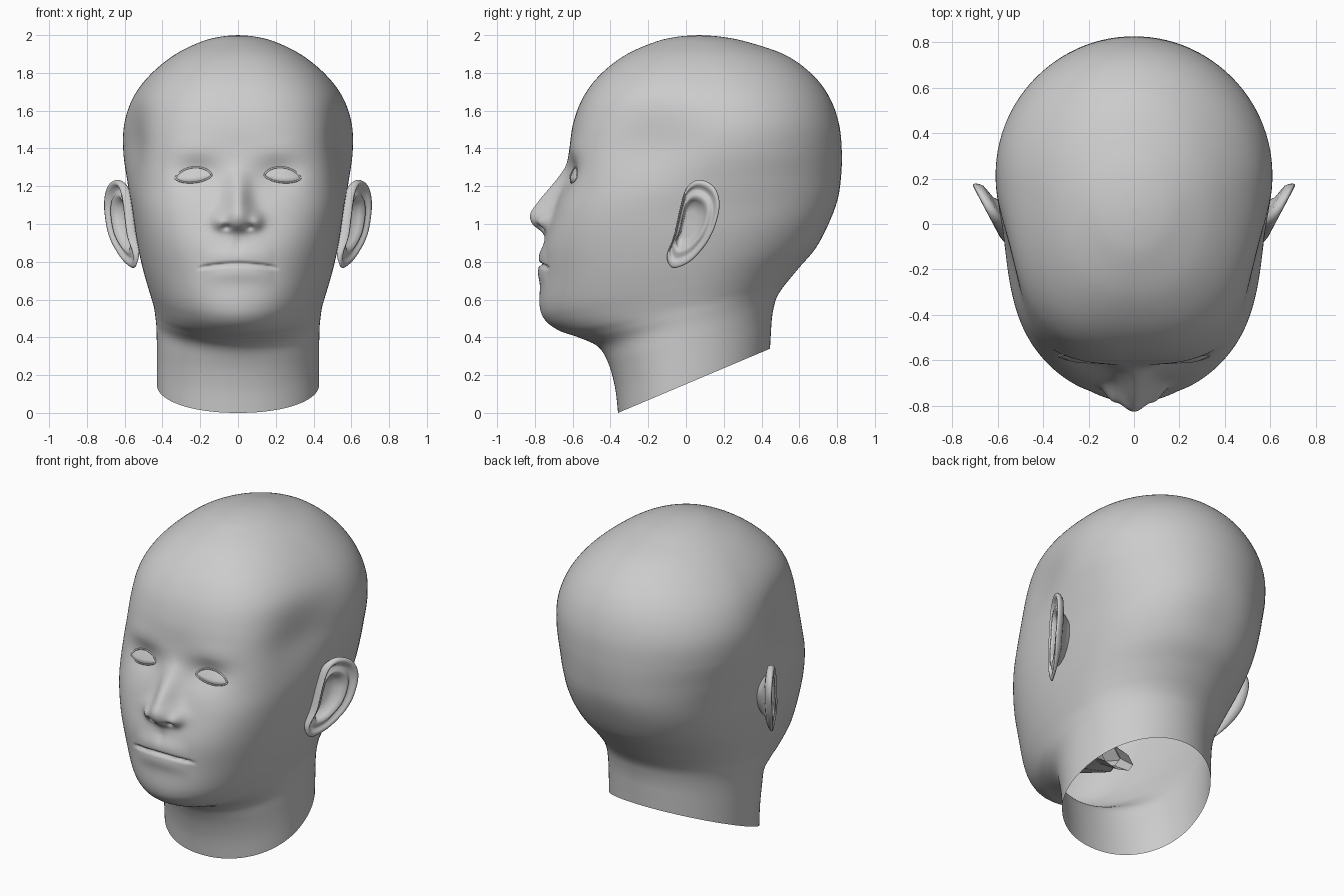
import bpy, bmesh, math
from mathutils import Vector
from mathutils.bvhtree import BVHTree

if "Cube" in bpy.data.objects:
    bpy.data.objects.remove(bpy.data.objects["Cube"])

clay = bpy.data.materials.new("clay_grey")
clay.use_nodes = True
clay.diffuse_color = (0.6, 0.6, 0.6, 1)
clay.node_tree.nodes["Principled BSDF"].inputs["Base Color"].default_value = clay.diffuse_color


def clamp(v):
    return max(0.0, min(1.0, v))


def bell(d, s):
    return math.exp(-(d / s) ** 2)


def spline(keys, t, closed=False):
    """Smooth curve through the keys, one unit of t per key."""
    n = len(keys)
    i = int(t) if closed else min(int(t), n - 2)
    f = t - i
    pick = (lambda k: keys[k % n]) if closed else (lambda k: keys[max(0, min(n - 1, k))])
    return [0.5 * (2 * b + (c - a) * f + (2 * a - 5 * b + 4 * c - d) * f * f
                   + (3 * b - a - 3 * c + d) * f ** 3)
            for a, b, c, d in zip(pick(i - 1), pick(i), pick(i + 1), pick(i + 2))]


def loft(name, rings, smooth=True):
    """Skin a list of closed rings; rings shrunk to a point become a pole."""
    bm = bmesh.new()
    loops = [[bm.verts.new(p) for p in ring] for ring in rings]
    for low, high in zip(loops, loops[1:]):
        for k in range(len(low)):
            j = (k + 1) % len(low)
            bm.faces.new((low[k], low[j], high[j], high[k]))
    bmesh.ops.remove_doubles(bm, verts=bm.verts, dist=0.0001)
    bmesh.ops.recalc_face_normals(bm, faces=bm.faces)
    mesh = bpy.data.meshes.new(name)
    bm.to_mesh(mesh)
    bm.free()
    for poly in mesh.polygons:
        poly.use_smooth = smooth
    mesh.materials.append(clay)
    obj = bpy.data.objects.new(name, mesh)
    bpy.context.collection.objects.link(obj)
    return obj


def tube(name, points, radius):
    curve = bpy.data.curves.new(name, "CURVE")
    curve.dimensions = "3D"
    curve.bevel_depth = radius
    curve.bevel_resolution = 2
    line = curve.splines.new("POLY")
    line.points.add(len(points) - 1)
    line.use_cyclic_u = True
    for p, co in zip(line.points, points):
        p.co = (*co, 1)
    curve.materials.append(clay)
    bpy.context.collection.objects.link(bpy.data.objects.new(name, curve))


# Head rings: front z, front y, back z, back y, half width, widest y, front squareness
HEAD = [
    (0, -.36, .34, .445, .43, 0, 2.1),
    (.13, -.375, .43, .45, .43, 0, 2.1),
    (.26, -.41, .5, .455, .43, 0, 2.1),
    (.35, -.465, .56, .465, .432, 0, 2),
    (.4, -.57, .61, .48, .438, 0, 2),
    (.435, -.67, .66, .51, .445, 0, 2),
    (.49, -.745, .71, .55, .46, 0, 2),
    (.57, -.775, .77, .6, .48, 0, 2.1),
    (.72, -.768, .87, .685, .512, 0, 2.3),
    (.88, -.755, .99, .75, .54, .03, 2.55),
    (1.05, -.705, 1.12, .8, .562, .08, 2.9),
    (1.2, -.655, 1.24, .82, .585, .14, 2.95),
    (1.38, -.62, 1.38, .825, .607, .2, 2.8),
    (1.53, -.598, 1.53, .81, .602, .22, 2.65),
    (1.67, -.545, 1.67, .76, .555, .19, 2.6),
    (1.79, -.455, 1.79, .67, .465, .15, 2.5),
    (1.895, -.32, 1.895, .525, .337, .11, 2.3),
    (1.965, -.16, 1.965, .32, .195, .08, 2),
    (1.992, -.04, 1.992, .18, .09, .07, 2),
    (2, .07, 2, .07, 0, .07, 2),
]
# Nose height at even steps up from its base
NOSE = [(0,), (.02,), (.092,), (.12,), (.108,), (.087,), (.06,), (.032,), (.008,), (0,)]


def face_relief(x, z):
    """Forward push of the face at a point seen from the front."""
    ax = abs(x)
    push = 0
    step = (z - .9) / .05
    if 0 < step < len(NOSE) - 1:
        push += spline(NOSE, step)[0] * bell(x, .062 + .033 * bell(z - 1.02, .07))
    push += .028 * bell(ax - .1, .033) * bell(z - 1.01, .04)         # nostril wings
    push -= .025 * bell(ax - .06, .022) * bell(z - .983, .012)       # nostrils
    push -= .04 * bell(ax - .21, .12) * bell(z - 1.27, .08)          # eye sockets
    push += .008 * bell(ax - .25, .14) * bell(z - 1.4, .06)          # brows
    line = .788 - .5 * x * x
    lips = clamp(1 - (ax / .19) ** 2)
    push += .016 * lips * (bell(z - line - .045, .05) + bell(z - line + .045, .05))
    push -= .02 * clamp((.22 - ax) / .06) * bell(z - line, .009)     # mouth line
    push -= .006 * bell(x, .025) * bell(z - .885, .04)               # groove above lip
    return push


def head_ring(t):
    zf, yf, zb, yb, w, yc, n = spline(HEAD, t)
    front, back = 84, 26
    angles = [math.pi / 2 * (k / front) ** 1.3 for k in range(front)]
    angles += [math.pi / 2 * (1 + k / back) for k in range(back + 1)]
    nape = 2 + .35 * bell(zf - .9, .3)
    half = []
    for a in angles:
        s, c = math.sin(a), math.cos(a)
        power = n if c > 0 else nape
        r = (abs(s) ** power + abs(c) ** power) ** (-1 / power)
        x, u = w * r * s, r * c
        y = yc + u * ((yf - yc) if c > 0 else (yc - yb))
        z = zf + (zb - zf) * (y - yf) / max(yb - yf, .001)
        if c > 0:
            x *= 1 - .09 * bell(z - 1.43, .2) * math.sin(math.pi * u) ** 2   # temples
            y -= face_relief(x, z) * clamp((-.35 - y) / .15)
        half.append((x, y, z))
    return half + [(-x, y, z) for x, y, z in half[-2:0:-1]]


steps = []
for i in range(len(HEAD) - 1):
    count = 18 if 7 <= i <= 11 else 7
    steps += [i + k / count for k in range(count)]
head = loft("head", [head_ring(t) for t in steps + [len(HEAD) - 1]])

skin = BVHTree.FromPolygons([v.co for v in head.data.vertices],
                            [p.vertices[:] for p in head.data.polygons])


def on_skin(x, z, lift=0):
    hit = skin.ray_cast(Vector((x, -2, z)), Vector((0, 1, 0)))[0]
    return (x, hit.y - lift, z)


# Almond eyes with a thin lid around each
def almond(side, r):
    pts = []
    for k in range(40):
        a = math.tau * k / 40
        s = math.sin(a)
        z = 1.25 + r * s * abs(s) ** .3 * (.05 if s > 0 else .03) - .008 * r * math.cos(a)
        pts.append(on_skin(side * (.235 + .095 * r * math.cos(a)), z, .02 * (1 - r * r)))
    return pts


# Ears: outline in side view, then shrinking rings from buried root over the rim to the bowl
EAR = [(-.1, .84), (-.09, .785), (-.055, .768), (.02, .8), (.085, .865), (.125, .925),
       (.158, 1), (.178, 1.1), (.16, 1.18), (.11, 1.225), (.05, 1.23), (0, 1.185),
       (-.03, 1.09), (-.05, 1), (-.07, .92)]
FOLDS = [(.42, -.15), (.52, -.085), (.64, -.05), (.8, -.042), (.94, -.034), (.99, -.02),
         (1, -.003), (.97, .01), (.91, .013), (.86, .004), (.81, -.013), (.75, -.012),
         (.68, .002), (.61, .002), (.54, -.018), (.47, -.045), (.3, -.055), (0, -.055)]


def ear_ring(side, size, out):
    pts = []
    for k in range(len(EAR) * 4):
        y, z = spline(EAR, k / 4, closed=True)
        y, z = .01 + (y - .01) * size, 1 + (z - 1) * size
        depth = out * (.35 + .65 * clamp((z - .78) / .12)) - .1 * clamp(.95 - z)
        pts.append((side * (.565 + .53 * (y + .08) + depth), y, z))
    return pts


for side, label in ((1, "left"), (-1, "right")):
    loft(label + "_eye", [almond(side, r / 8) for r in range(8, -1, -1)])
    tube(label + "_eyelid", almond(side, 1), .005)
    loft(label + "_ear", [ear_ring(side, *fold) for fold in FOLDS])

# Hollow behind the lips and its throat, seen through the open neck
POCKET = [(-.64, .77, .22), (-.42, .7, .25), (-.3, .62, .15), (-.15, .5, .12)]
loft("mouth_pocket", [[(r * math.cos(k * math.pi / 4), y, z + .6 * r * math.sin(k * math.pi / 4))
                       for k in range(8)] for y, z, r in POCKET], smooth=False)
